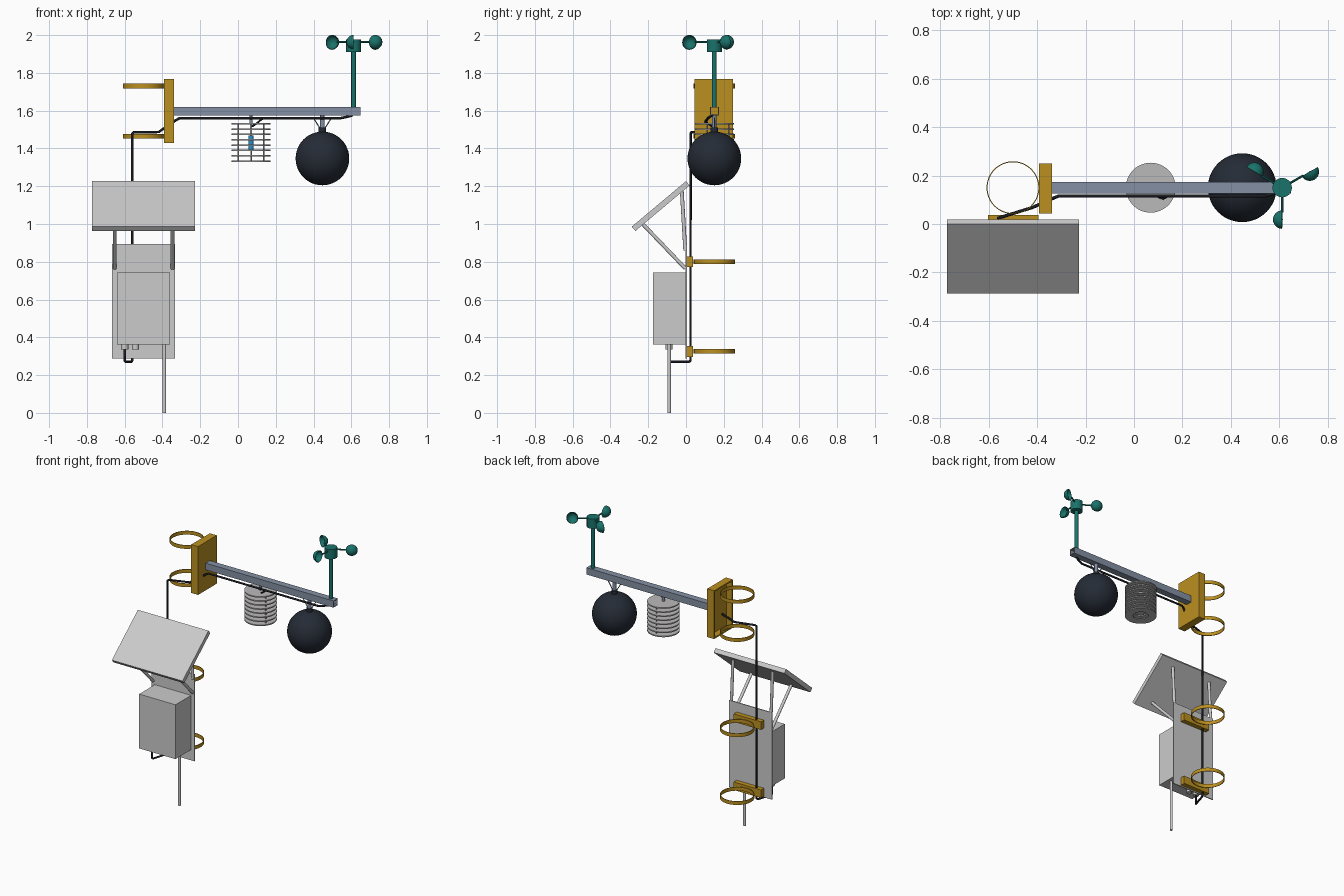
import bpy, bmesh, math
from mathutils import Vector, Matrix

if "Cube" in bpy.data.objects:
    bpy.data.objects.remove(bpy.data.objects["Cube"])


def mat(name, rgb):
    m = bpy.data.materials.new(name)
    m.diffuse_color = (*rgb, 1)
    m.use_nodes = True
    m.node_tree.nodes["Principled BSDF"].inputs["Base Color"].default_value = m.diffuse_color
    return m


GOLD = mat("gold", (0.50, 0.28, 0.015))
TEAL = mat("teal", (0.01, 0.17, 0.145))
NAVY = mat("navy", (0.018, 0.024, 0.036))
STEEL = mat("steel", (0.23, 0.28, 0.37))
PALE = mat("pale", (0.50, 0.49, 0.49))
BLACK = mat("black", (0.010, 0.012, 0.017))
BLUE = mat("blue", (0.02, 0.27, 0.60))


def finish(name, bm, m=None, smooth=True):
    bmesh.ops.recalc_face_normals(bm, faces=bm.faces)
    me = bpy.data.meshes.new(name)
    bm.to_mesh(me)
    bm.free()
    ob = bpy.data.objects.new(name, me)
    bpy.context.collection.objects.link(ob)
    if m:
        me.materials.append(m)
    if smooth:
        bpy.ops.object.select_all(action='DESELECT')
        bpy.context.view_layer.objects.active = ob
        ob.select_set(True)
        bpy.ops.object.shade_smooth_by_angle(angle=math.radians(35))
    return ob


def box(name, lo, hi, m=None):
    bm = bmesh.new()
    lo, hi = Vector(lo), Vector(hi)
    bmesh.ops.create_cube(bm, size=1, matrix=Matrix.Translation((lo + hi) / 2) @ Matrix.Diagonal((*(hi - lo), 1)))
    return finish(name, bm, m, False)


def rod(name, a, b, r, m=None, n=20):
    a, b = Vector(a), Vector(b)
    d = b - a
    bm = bmesh.new()
    M = Matrix.Translation((a + b) / 2) @ d.to_track_quat('Z', 'Y').to_matrix().to_4x4()
    bmesh.ops.create_cone(bm, cap_ends=True, segments=n, radius1=r, radius2=r, depth=d.length, matrix=M)
    return finish(name, bm, m)


def ring(name, c, r_in, r_out, h, m, n=64):
    """Flat band with a rectangular section around the vertical axis."""
    bm = bmesh.new()
    loops = []
    for i in range(n):
        t = 2 * math.pi * i / n
        loops.append([bm.verts.new((c[0] + r * math.cos(t), c[1] + r * math.sin(t), c[2] + z))
                      for r, z in ((r_in, -h / 2), (r_out, -h / 2), (r_out, h / 2), (r_in, h / 2))])
    for i in range(n):
        p, q = loops[i], loops[(i + 1) % n]
        for k in range(4):
            bm.faces.new((p[k], q[k], q[(k + 1) % 4], p[(k + 1) % 4]))
    return finish(name, bm, m)


def cable(name, pts, r):
    cu = bpy.data.curves.new(name, 'CURVE')
    cu.dimensions = '3D'
    cu.bevel_depth = r
    cu.bevel_resolution = 3
    cu.use_fill_caps = True
    sp = cu.splines.new('POLY')
    sp.points.add(len(pts) - 1)
    for p, co in zip(sp.points, pts):
        p.co = (*co, 1)
    cu.materials.append(BLACK)
    ob = bpy.data.objects.new(name, cu)
    bpy.context.collection.objects.link(ob)
    bpy.ops.object.select_all(action='DESELECT')
    bpy.context.view_layer.objects.active = ob
    ob.select_set(True)
    bpy.ops.object.convert(target='MESH')


Y = 0.15  # line of the arm

# Upper bracket: shallow box open towards the pole
X0, X1, Y0, Y1, Z0, Z1, T = -0.392, -0.339, 0.044, 0.25, 1.43, 1.767, 0.01
box("bracket_plate", (X1 - T, Y0, Z0), (X1, Y1, Z1), GOLD)
for tag, lo, hi in (("front", Y0, Y0 + T), ("back", Y1 - T, Y1)):
    box("bracket_side_" + tag, (X0, lo, Z0), (X1 - T, hi, Z1), GOLD)
for tag, lo, hi in (("bottom", Z0, Z0 + T), ("top", Z1 - T, Z1)):
    box("bracket_" + tag, (X0, Y0 + T, lo), (X1 - T, Y1 - T, hi), GOLD)

# Pole bands and clamp blocks
for i, z in enumerate((0.327, 0.80, 1.464, 1.731)):
    ring(f"pole_band_{i + 1}", (-0.5, Y, z), 0.105, 0.109, 0.025, GOLD)
for tag, z in (("lower", 0.325), ("upper", 0.80)):
    box("clamp_block_" + tag, (-0.604, 0.003, z - 0.028), (-0.394, 0.037, z + 0.028), GOLD)

# Hollow square arm
bm = bmesh.new()
loops = []
for x, h in ((X1, 0.0235), (0.648, 0.0235), (0.648, 0.0185), (X1, 0.0185)):
    loops.append([bm.verts.new((x, Y + sy * h, 1.597 + sz * h)) for sy, sz in ((-1, -1), (1, -1), (1, 1), (-1, 1))])
for i in range(4):
    p, q = loops[i], loops[(i + 1) % 4]
    for k in range(4):
        bm.faces.new((p[k], p[(k + 1) % 4], q[(k + 1) % 4], q[k]))
finish("arm", bm, STEEL, False)

# Wind cup sensor
AX = 0.612
rod("wind_mast", (AX, Y, 1.62), (AX, Y, 1.93), 0.0125, TEAL)
rod("wind_hub", (AX, Y, 1.91), (AX, Y, 1.978), 0.04, TEAL, 32)
for i in range(3):
    a = math.radians(-90 + 120 * i)
    c = Vector((AX + 0.132 * math.cos(a), Y + 0.132 * math.sin(a), 1.963))
    rod(f"wind_spoke_{i + 1}", (AX, Y, 1.963), c - 0.03 * Vector((math.cos(a), math.sin(a), 0)), 0.005, TEAL, 10)
    bulge = Vector((math.sin(a), -math.cos(a), 0))
    bm = bmesh.new()
    bmesh.ops.create_uvsphere(bm, u_segments=28, v_segments=14, radius=0.038)
    bmesh.ops.bisect_plane(bm, geom=bm.verts[:] + bm.edges[:] + bm.faces[:], plane_co=(0, 0, 0),
                           plane_no=(0, 0, 1), clear_inner=True)
    bm.transform(Matrix.Translation(c) @ bulge.to_track_quat('Z', 'Y').to_matrix().to_4x4())
    cup = finish(f"wind_cup_{i + 1}", bm, TEAL)
    mod = cup.modifiers.new("shell", 'SOLIDIFY')
    mod.thickness = 0.003

# Black globe and its hanger
GX = 0.447
bm = bmesh.new()
bmesh.ops.create_uvsphere(bm, u_segments=48, v_segments=24, radius=0.142,
                          matrix=Matrix.Translation((GX, Y, 1.347)))
finish("globe", bm, NAVY)
rod("globe_stem", (GX, Y, 1.48), (GX, Y, 1.574), 0.012, STEEL)
rod("globe_collar", (GX, Y, 1.483), (GX, Y, 1.51), 0.02, NAVY)
for i, s in enumerate((-1, 1)):
    rod(f"globe_brace_{i + 1}", (GX + s * 0.012, Y, 1.505), (GX + s * 0.048, Y, 1.562), 0.003, STEEL, 8)

# Radiation shield: stacked plates around a blue probe
SX = 0.069
for i in range(8):
    z = 1.531 - 0.0283 * i
    if i == 0:
        rod("shield_plate_1", (SX, Y, z - 0.004), (SX, Y, z + 0.004), 0.103, PALE, 48)
    else:
        ring(f"shield_plate_{i + 1}", (SX, Y, z), 0.05, 0.103, 0.008, PALE, 48)
for i in range(3):
    a = math.radians(90 + 120 * i)
    x, y = SX + 0.077 * math.cos(a), Y + 0.077 * math.sin(a)
    rod(f"shield_rod_{i + 1}", (x, y, 1.33), (x, y, 1.535), 0.004, PALE, 10)
rod("shield_hanger", (SX, Y, 1.53), (SX, Y, 1.574), 0.009, STEEL)
rod("probe_stem", (SX, Y, 1.465), (SX, Y, 1.53), 0.006, PALE)
rod("probe", (SX, Y, 1.39), (SX, Y, 1.468), 0.014, BLUE)

# Back plate, cabinet, glands and ground rod
box("back_plate", (-0.667, -0.003, 0.289), (-0.333, 0.004, 0.895))
box("cabinet", (-0.64, -0.175, 0.363), (-0.36, -0.003, 0.742))
for i, x in enumerate((-0.60, -0.543)):
    rod(f"cable_gland_{i + 1}", (x, -0.09, 0.336), (x, -0.09, 0.366), 0.019, None, 16)
rod("ground_rod", (-0.39, -0.089, 0), (-0.39, -0.089, 0.366), 0.0095)

# Tilted solar panel on four struts
bm = bmesh.new()
bmesh.ops.create_cube(bm, size=1, matrix=Matrix.Translation((-0.5, -0.134, 1.095))
                      @ Matrix.Rotation(math.radians(40), 4, 'X') @ Matrix.Diagonal((0.545, 0.375, 0.03, 1)))
finish("solar_panel", bm, None, False)
for tag, x in (("left", -0.653), ("right", -0.347)):
    rod("front_strut_" + tag, (x, -0.004, 0.765), (x, -0.232, 1.003), 0.01)
    rod("rear_strut_" + tag, (x, -0.004, 0.86), (x, -0.022, 1.172), 0.01)

# Cables
cable("main_cable", [(-0.60, -0.09, 0.345), (-0.60, -0.09, 0.275), (-0.595, -0.085, 0.27), (-0.565, 0.015, 0.27),
                     (-0.56, 0.024, 0.277), (-0.56, 0.024, 1.478), (-0.552, 0.027, 1.485), (-0.42, 0.068, 1.487),
                     (-0.33, 0.108, 1.549), (-0.31, 0.116, 1.56), (0.54, 0.116, 1.56), (0.575, 0.125, 1.567),
                     (0.605, 0.14, 1.575)], 0.0068)
cable("probe_cable", [(0.075, 0.14, 1.517), (0.095, 0.115, 1.53), (0.12, 0.105, 1.55), (0.14, 0.116, 1.562)], 0.005)
